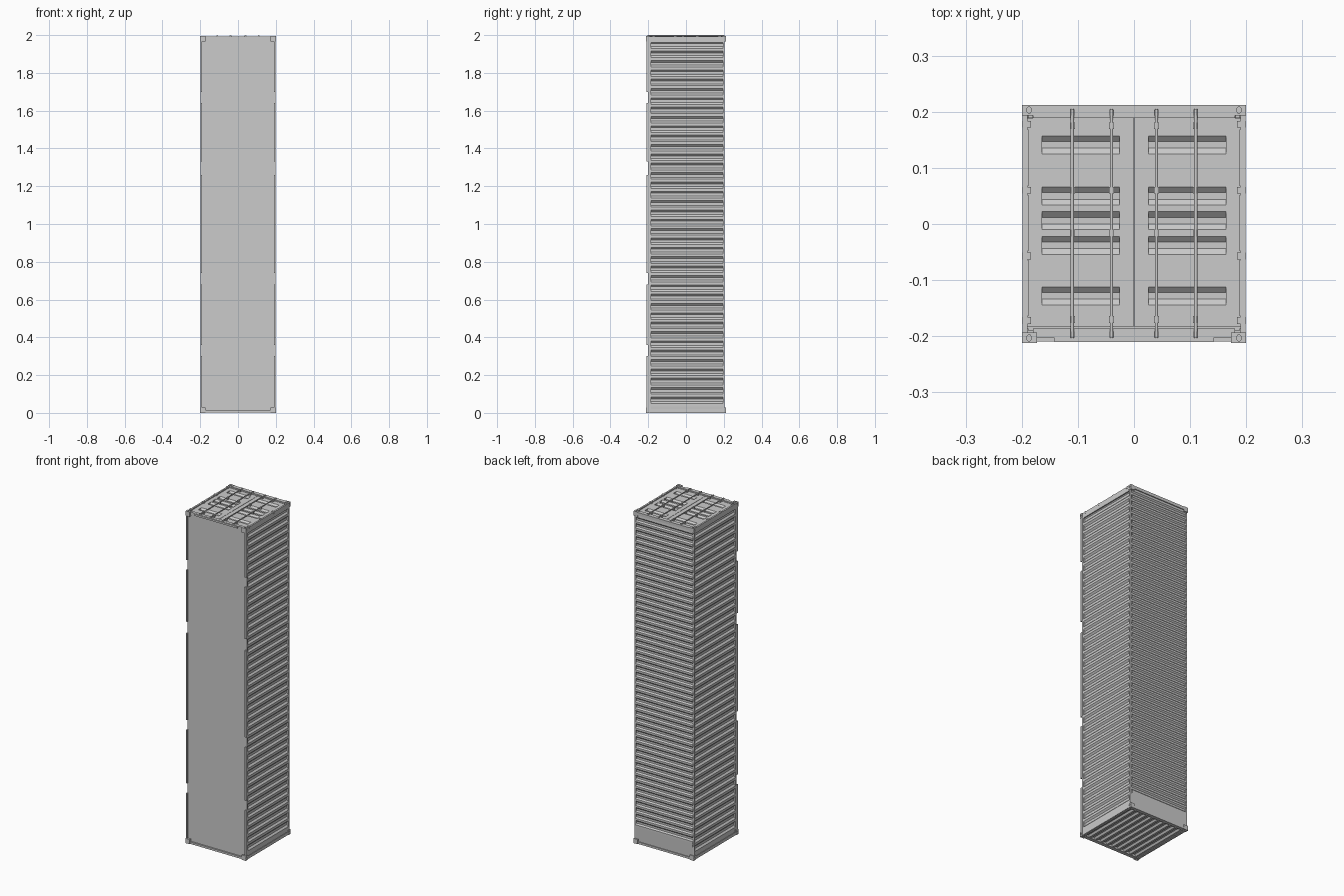
import bpy, bmesh, math
from mathutils import Vector

if "Cube" in bpy.data.objects:
    bpy.data.objects.remove(bpy.data.objects["Cube"], do_unlink=True)

grey = bpy.data.materials.new("painted steel grey")
grey.diffuse_color = (0.6, 0.6, 0.6, 1)
grey.use_nodes = True
grey.node_tree.nodes["Principled BSDF"].inputs["Base Color"].default_value = (0.6, 0.6, 0.6, 1)


def finish(name, bm, loc=(0, 0, 0), mirror=None):
    """Turn a bmesh into an object, optionally mirrored about its origin."""
    me = bpy.data.meshes.new(name)
    bm.to_mesh(me)
    bm.free()
    me.materials.append(grey)
    ob = bpy.data.objects.new(name, me)
    ob.location = loc
    bpy.context.scene.collection.objects.link(ob)
    if mirror:
        ob.modifiers.new("Mirror", "MIRROR").use_axis = mirror
    return ob


def add_box(bm, lo, hi):
    lo, hi = Vector(lo), Vector(hi)
    verts = bmesh.ops.create_cube(bm, size=1)["verts"]
    for v in verts:
        v.co = (lo + hi) / 2 + v.co * (hi - lo)


def boxes(name, spans, mirror=None, loc=(0, 0, 0)):
    bm = bmesh.new()
    for lo, hi in spans:
        add_box(bm, lo, hi)
    return finish(name, bm, loc, mirror)


def sheet(name, profile, width, place, outward, mirror=None):
    """Extrude a (distance, height) profile across a width; place maps it into the frame."""
    bm = bmesh.new()
    rows = [[bm.verts.new(place(d, h, w)) for w in width] for d, h in profile]
    for a, b in zip(rows, rows[1:]):
        bm.faces.new((a[0], a[1], b[1], b[0]))
    bm.normal_update()
    if sum((f.normal * f.calc_area()).dot(Vector(outward)) for f in bm.faces) < 0:
        bmesh.ops.reverse_faces(bm, faces=bm.faces[:])
    return finish(name, bm, mirror=mirror)


def ribs(start, end, count, outer, inner):
    """Trapezoid corrugation from start to end."""
    pitch = (end - start) / count
    pts = []
    for i in range(count):
        s = start + i * pitch
        pts += [(s, outer), (s + pitch * .3, outer),
                (s + pitch * .5, inner), (s + pitch * .8, inner)]
    return pts + [(end, outer)]


X = (True, False, False)
XZ = (True, False, True)

# Corrugated skins
sheet("side_walls", [(0.0, .195)] + ribs(.035, 1.965, 39, .197, .188) + [(1.985, .195)],
      (-.19, .202), lambda d, h, w: (h, w, d), (1, 0, 0), X)
sheet("roof", [(.01, .205)] + ribs(.1, 1.96, 48, .208, .201) + [(1.985, .205)],
      (-.19, .19), lambda d, h, w: (w, h, d), (0, 1, 0))
sheet("end_wall", ribs(-.182, .182, 9, .005, .015),
      (-.19, .195), lambda d, h, w: (d, w, h), (0, 0, -1))

# Floor underside and its rails, with fork openings in the lower flange
boxes("floor", [((-.193, -.2, .01), (.193, -.19, 1.985))])
stops = [0.02, .3, .36, .68, .74, 1.26, 1.33, 1.64, 1.7, 1.98]
rails = [((.191, -.21, a), (.199, -.195, b)) for a, b in zip(stops[::2], stops[1::2])]
rails.append(((.188, -.198, .01), (.198, -.186, 1.985)))
boxes("bottom_side_rails", rails, X)
boxes("top_side_rails", [((.188, .196, .01), (.198, .204, 1.985))], X)

# End frames
boxes("closed_end_frame", [
    ((-.18, .19, .002), (.18, .21, .014)),
    ((-.18, -.209, .002), (.18, -.187, .014))])
boxes("closed_end_posts", [((.181, -.2, .002), (.199, .2, .02))], X)
boxes("door_header", [((-.18, .189, 1.975), (.18, .212, 1.993))])
boxes("door_sill", [((-.18, -.203, 1.975), (.18, -.186, 1.992)),
                    ((-.142, -.21, 1.98), (.142, -.202, 1.991))])
boxes("door_posts", [((.19, -.2, 1.96), (.199, .2, 1.992))], X)

# Corner castings with oval openings on their three outer faces
castings = boxes("corner_castings", [((.173, .193, .969), (.2, .212, .9975))], loc=(0, 0, .9975))
bm = bmesh.new()
for centre, turn, size in [((.187, .203, .9975), None, (.004, .006)),
                           ((.2, .203, .983), "Y", (.007, .005)),
                           ((.187, .212, .983), "X", (.005, .007))]:
    verts = bmesh.ops.create_cone(bm, cap_ends=True, segments=12, radius1=1, radius2=1, depth=.008)["verts"]
    for v in verts:
        x, y, z = v.co.x * size[0], v.co.y * size[1], v.co.z
        local = {None: (x, y, z), "Y": (z, y, x), "X": (x, z, y)}[turn]
        v.co = Vector(centre) + Vector(local)
bmesh.ops.recalc_face_normals(bm, faces=bm.faces[:])
cutter = finish("casting_cutter", bm, (0, 0, .9975))
cutter.hide_render = True
cutter.hide_set(True)
cut = castings.modifiers.new("Openings", "BOOLEAN")
cut.operation = "DIFFERENCE"
cut.object = cutter
castings.modifiers.new("Mirror", "MIRROR").use_axis = (True, True, True)

# Door leaves: pressed grooves between flat margins
face, deep = 1.986, 1.977
profile = [(-.184, face)]
for y in (-.128, -.038, .006, .05, .141):
    profile += [(y - .016, face), (y - .006, deep), (y + .006, deep), (y + .016, face)]
profile.append((.189, face))
sheet("door_panels", profile, (.026, .164), lambda d, h, w: (w, d, h), (0, 0, 1), X)
boxes("door_margins", [((.001, -.184, 1.97), (.026, .189, face)),
                       ((.164, -.184, 1.97), (.19, .189, face))], X)
boxes("door_backing", [((-.19, -.19, 1.966), (.19, .19, 1.97))])
boxes("door_seals", [((.002, .186, face), (.188, .188, 1.988)),
                     ((.002, -.184, face), (.188, -.182, 1.988))], X)

# Hinges and the post strips between them
hinges = [((.184, y - .006, 1.982), (.2, y + .006, 1.994)) for y in (.178, .06, -.057, -.172)]
strips = [((.188, y - .05, 1.984), (.193, y + .05, 1.991)) for y in (.118, .002, -.114)]
boxes("door_hinges", hinges, X)
boxes("hinge_strips", strips, X)

# Locking rods with guides, end cams and handles
bm = bmesh.new()
for x in (.04, .11):
    rod = bmesh.ops.create_cone(bm, cap_ends=True, segments=10, radius1=.003, radius2=.003, depth=.408)["verts"]
    for v in rod:
        v.co = Vector((x + v.co.x, .001 + v.co.z, 1.9965 + v.co.y))
bmesh.ops.recalc_face_normals(bm, faces=bm.faces[:])
rods = finish("locking_rods", bm, mirror=X)
guides = []
for x in (.04, .11):
    for y in (.175, .06, -.016, -.17):
        guides.append(((x - .0045, y - .006, 1.985), (x + .0045, y + .006, 1.9985)))
    for y in (.198, -.197):
        guides.append(((x - .004, y - .005, 1.99), (x + .004, y + .005, 1.998)))
boxes("rod_guides", guides, X)

# Smooth only the rods, keeping cap edges sharp
bpy.ops.object.select_all(action="DESELECT")
rods.select_set(True)
bpy.context.view_layer.objects.active = rods
bpy.ops.object.shade_smooth_by_angle(angle=math.radians(40))
